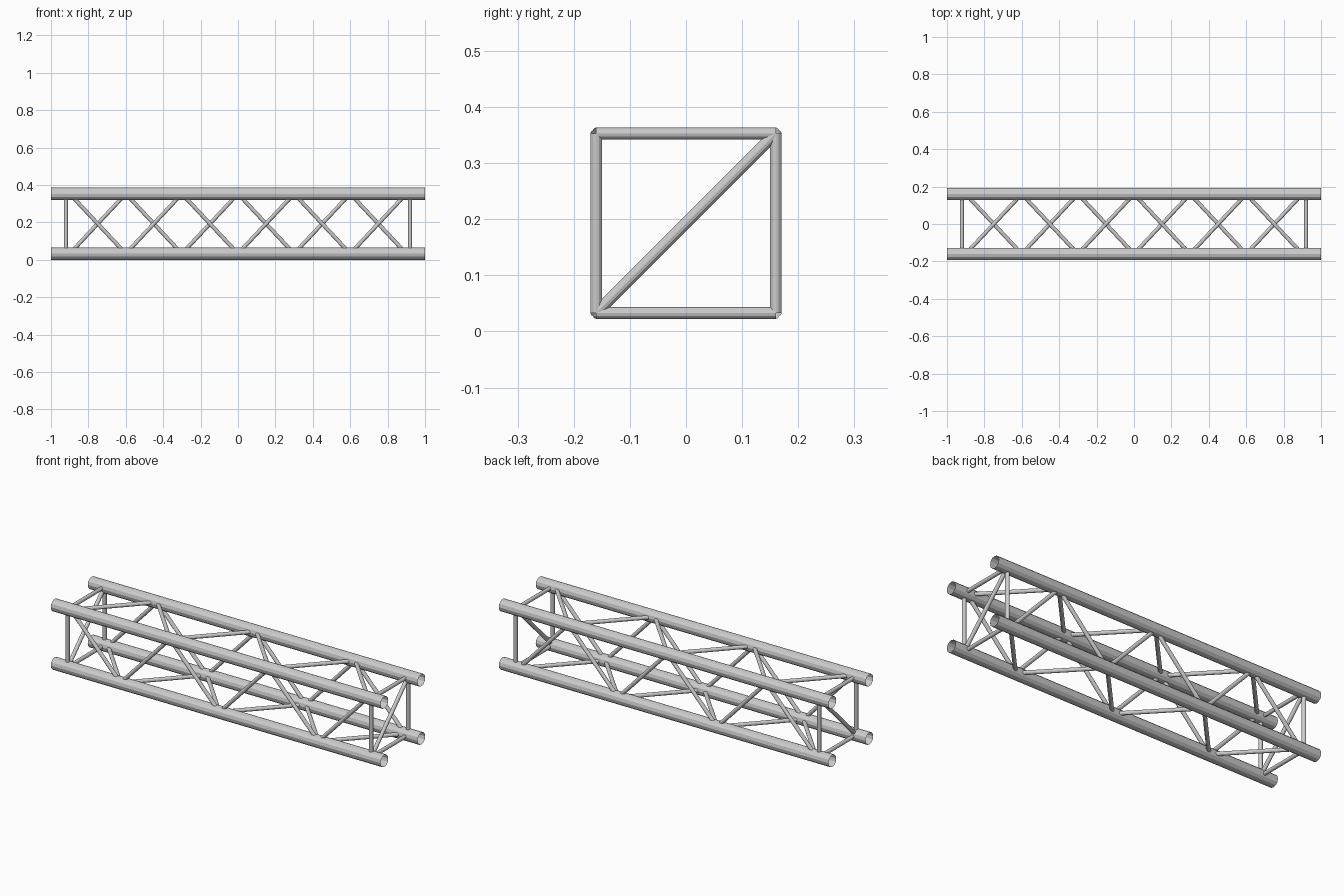
import bpy, bmesh
from mathutils import Vector

cube = bpy.data.objects.get("Cube")
if cube:
    bpy.data.objects.remove(cube, do_unlink=True)

HALF = 0.16        # half the spacing between chord centres
MID = 0.193        # height of the truss axis
CHORD_R = 0.033
BRACE_R = 0.0105
END_X = 0.92       # position of the end frames
BAY = 0.3          # spacing of the bracing nodes

metal = bpy.data.materials.new("light grey metal")
metal.use_nodes = True
GREY = (0.6, 0.6, 0.6, 1)
metal.diffuse_color = GREY
metal.node_tree.nodes["Principled BSDF"].inputs["Base Color"].default_value = GREY


def tube(name, start, end, radius, sides=12):
    """Open-ended thin tube between two points."""
    start, end = Vector(start), Vector(end)
    axis = end - start
    mesh = bpy.data.meshes.new(name)
    bm = bmesh.new()
    bmesh.ops.create_cone(bm, cap_ends=False, segments=sides, radius1=radius,
                          radius2=radius, depth=axis.length)
    bm.to_mesh(mesh)
    bm.free()
    mesh.materials.append(metal)
    obj = bpy.data.objects.new(name, mesh)
    obj.location = (start + end) / 2
    obj.rotation_euler = axis.to_track_quat('Z', 'Y').to_euler()
    bpy.context.collection.objects.link(obj)
    return obj


def point(x, corner):
    return (x, corner[0] * HALF, MID + corner[1] * HALF)


# Corners as (y side, z side), in order around the section
corners = {"front_bottom": (-1, -1), "front_top": (-1, 1),
           "back_top": (1, 1), "back_bottom": (1, -1)}
names = list(corners)

# Main chords
for name, c in corners.items():
    tube(name + "_chord", point(-1, c), point(1, c), CHORD_R)

# End frames with one diagonal each
for side, x in (("right", -END_X), ("left", END_X)):
    for i, name in enumerate(names):
        nxt = names[(i + 1) % 4]
        tube(f"{side}_end_{name}_strut", point(x, corners[name]),
             point(x, corners[nxt]), BRACE_R)
    tube(side + "_end_diagonal", point(x, corners["front_bottom"]),
         point(x, corners["back_top"]), BRACE_R)

# Zigzag bracing on the four long sides
for face, outer, inner in (("front", "front_top", "front_bottom"),
                           ("top", "front_top", "back_top"),
                           ("back", "back_bottom", "back_top"),
                           ("bottom", "back_bottom", "front_bottom")):
    for k in range(6):
        a, b = (outer, inner) if k % 2 == 0 else (inner, outer)
        x = (k - 3) * BAY
        tube(f"{face}_brace_{k + 1}", point(x, corners[a]),
             point(x + BAY, corners[b]), BRACE_R)
